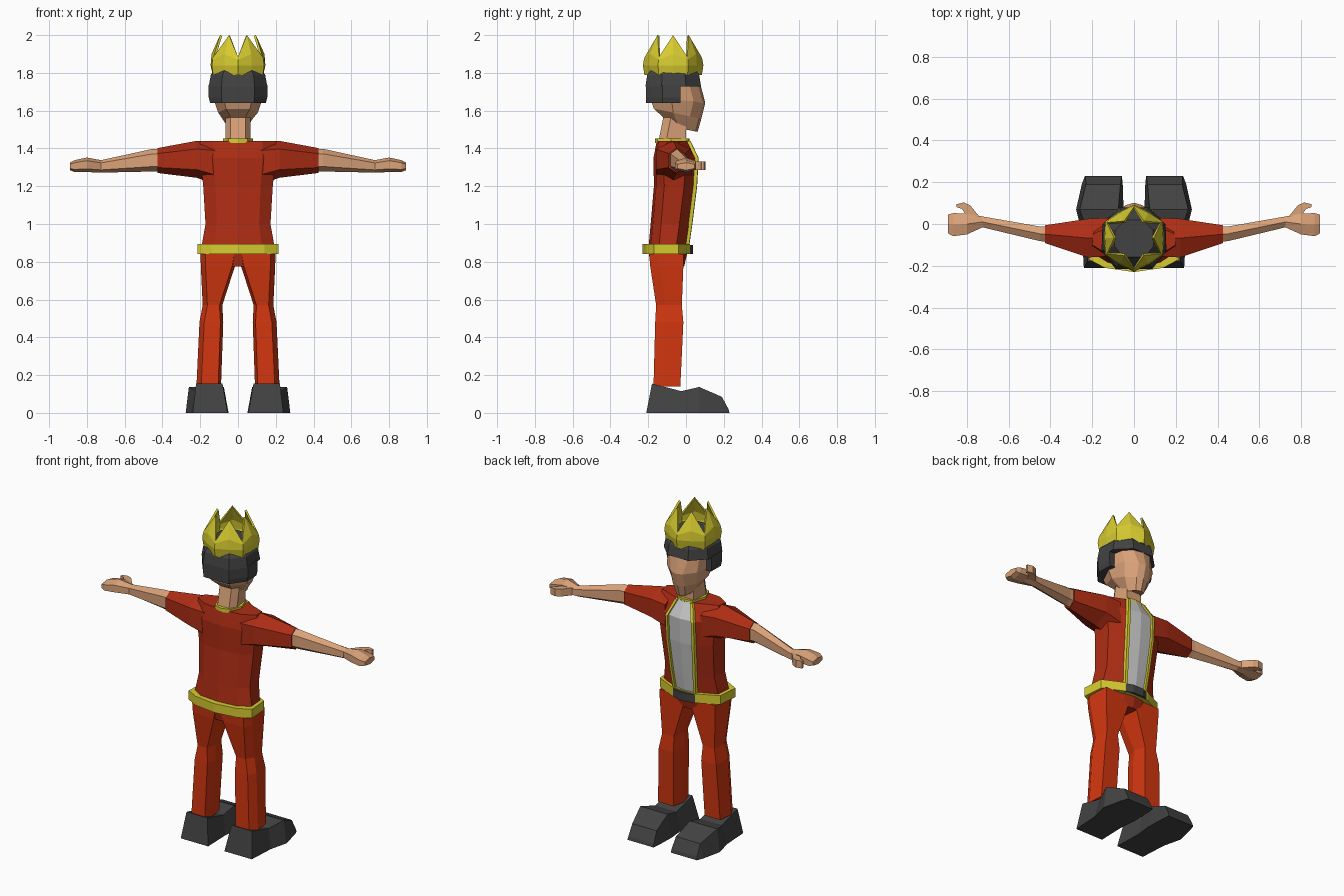
import bpy, bmesh, math

if "Cube" in bpy.data.objects:
    bpy.data.objects.remove(bpy.data.objects["Cube"])


def mat(name, r, g, b):
    m = bpy.data.materials.new(name)
    m.diffuse_color = (r, g, b, 1)
    m.use_nodes = True
    m.node_tree.nodes["Principled BSDF"].inputs["Base Color"].default_value = m.diffuse_color
    return m


JACKET = mat("jacket red", 0.42, 0.026, 0.007)
TROUSER = mat("trouser red", 0.64, 0.037, 0.005)
DARK = mat("charcoal", 0.055, 0.055, 0.055)
SKIN = mat("skin", 0.70, 0.36, 0.19)
YELLOW = mat("yellow", 0.68, 0.60, 0.03)
GREY = mat("shirt grey", 0.60, 0.60, 0.60)


def loft(name, rings, mats, mirror=False, rule=None, caps=True):
    """Skin a list of equal-length point rings; rule(ring, segment) picks a material."""
    bm = bmesh.new()
    vs = [[bm.verts.new(p) for p in ring] for ring in rings]
    n = len(rings[0])
    for i in range(len(rings) - 1):
        for j in range(n):
            k = (j + 1) % n
            f = bm.faces.new((vs[i][j], vs[i][k], vs[i + 1][k], vs[i + 1][j]))
            f.material_index = rule(i, j) if rule else 0
    if caps:
        bm.faces.new(vs[0][::-1])
        bm.faces.new(vs[-1])
    bmesh.ops.recalc_face_normals(bm, faces=bm.faces)
    me = bpy.data.meshes.new(name)
    bm.to_mesh(me)
    bm.free()
    for m in mats:
        me.materials.append(m)
    ob = bpy.data.objects.new(name, me)
    bpy.context.collection.objects.link(ob)
    if mirror:
        ob.modifiers.new("mirror", "MIRROR").use_mirror_merge = False
    return ob


def sym(half, z):
    """Close a half outline (x >= 0, back to front) into a symmetric ring."""
    left = [(-x, y) for x, y in reversed(half) if x > 0]
    return [(x, y, z) for x, y in half + left]


# Torso: jacket with the shirt showing in the front opening
TORSO = [  # z, half width, back y, front y, opening half width
    (0.775, 0.188, -0.185, -0.01, 0.06), (0.86, 0.197, -0.20, 0.01, 0.065),
    (1.00, 0.172, -0.187, 0.03, 0.075), (1.20, 0.184, -0.170, 0.055, 0.085),
    (1.35, 0.200, -0.172, 0.063, 0.085), (1.44, 0.200, -0.155, 0.02, 0.05)]
rings = [sym([(0, b), (.65 * w, b + .012), (w, b + .055), (.96 * w, f - .065),
              (s, f - .01), (0, f)], z) for z, w, b, f, s in TORSO]
loft("jacket_torso", rings, [JACKET, GREY],
     rule=lambda i, j: 1 if i >= 1 and j in (4, 5) else 0)

# Yellow trim along the opening and the collar
loft("jacket_trim", [[(s - .008, f - .02, z), (s + .012, f - .024, z),
                      (s + .010, f + .002, z), (s - .006, f + .004, z)]
                     for z, w, b, f, s in TORSO[1:]], [YELLOW], mirror=True)
loft("collar", [sym([(0, -.165), (.05, -.15), (.08, -.08), (.052, .01), (0, .018)], z)
                for z in (1.43, 1.453)], [YELLOW])

# Belt and dark front buckle
loft("belt", [sym([(0, -.23), (.14, -.21), (.215, -.17), (.205, -.04), (.08, .02), (0, .022)], z)
              for z in (.84, .895)], [YELLOW])
loft("waist_front", [sym([(.078, -.02), (.075, .02), (.035, .037)], z)
                     for z in (.84, .89)], [DARK])

# Sleeves, forearms with hands, thumbs


def arm_ring(x, y0, y1, z0, z1):
    m, q = (y0 + y1) / 2, .22 * (z1 - z0)
    return [(x, m, z1), (x, y0, z1 - q), (x, y0, z0 + q),
            (x, m, z0), (x, y1, z0 + q), (x, y1, z1 - q)]


loft("sleeve", [arm_ring(*r) for r in (
    (.12, -.155, .03, 1.21, 1.44), (.22, -.16, .025, 1.245, 1.44),
    (.425, -.092, -.006, 1.27, 1.402))], [JACKET], mirror=True)
loft("forearm_and_hand", [arm_ring(*r) for r in (
    (.41, -.085, -.014, 1.278, 1.398), (.45, -.082, -.012, 1.278, 1.398),
    (.725, -.016, .036, 1.272, 1.338), (.80, -.05, .05, 1.275, 1.352),
    (.865, -.058, .052, 1.275, 1.338), (.89, -.045, .045, 1.285, 1.325))],
    [SKIN], mirror=True)
loft("thumb", [[(x, y, 1.285), (x, y, 1.33), (x + dx, y - t, 1.33), (x + dx, y - t, 1.285)]
               for x, y, dx, t in ((.74, .035, .05, .02), (.785, .09, .03, .03),
                                   (.815, .103, .01, .03), (.85, .095, 0, .014))],
     [SKIN], mirror=True)

# Trouser legs
LEG = [(.84, .005, .198, -.195, -.012), (.78, .015, .197, -.19, -.014),
       (.57, .083, .187, -.158, -.022), (.48, .078, .204, -.163, -.014),
       (.14, .09, .22, -.172, -.03)]
loft("trouser_leg", [[(a + .015, b, z), (c - .025, b, z), (c, b + .05, z),
                      (c - .01, f, z), (a + .015, f, z), (a, b + .06, z)]
                     for z, a, c, b, f in LEG], [TROUSER], mirror=True)

# Shoes: sections from heel to toe
SHOE = [  # bottom y, top y, top z, bottom x range, top x range
    (-.21, -.18, .155, .055, .24, .082, .222), (-.04, -.025, .115, .06, .25, .08, .226),
    (.07, .07, .137, .05, .277, .075, .26), (.19, .19, .085, .054, .25, .065, .23),
    (.23, .225, .02, .058, .235, .06, .232)]
loft("shoe", [[(a, yb, 0), (b, yb, 0), (d, yt, z), (c, yt, z)]
              for yb, yt, z, a, b, c, d in SHOE], [DARK], mirror=True)

# Neck and head
loft("neck", [[(x * .065, y, z + .02 * (y < -.07)) for x, y in (
    (.6, b), (1, b + .04), (.8, f), (-.8, f), (-1, b + .04), (-.6, b))]
    for z, b, f in ((1.42, -.145, 0.0), (1.57, -.115, 0.0))], [SKIN])
HEAD = [  # back y, back z, front y, front z, half width, front half width
    (-.11, 1.555, .05, 1.49, .055, .028), (-.17, 1.61, .07, 1.56, .105, .04),
    (-.19, 1.67, .09, 1.64, .128, .04), (-.19, 1.77, .062, 1.75, .13, .065)]
loft("head", [[(.6 * w, b, zb), (w, b * .4, .6 * zb + .4 * zf), (w * .8, f - .05, zf + .01),
               (g, f, zf), (0, f + .012, zf), (-g, f, zf), (-w * .8, f - .05, zf + .01),
               (-w, b * .4, .6 * zb + .4 * zf), (-.6 * w, b, zb)]
              for b, zb, f, zf, w, g in HEAD], [SKIN])

# Hair: full cap above the brow, lower part only behind the face
CAP = [(.088, -.215), (.155, -.13), (.15, 0), (.07, .08)]
loft("hair_cap", [[(x * k, (y + .07) * k - .07, z) for x, y, _ in sym(CAP, z)]
                  for z, k in ((1.728, 1), (1.79, .93), (1.855, .6))], [DARK])
loft("hair_back", [sym([(.088 * k, -.212), (.155 * k, -.125), (.153 * k, -.03)], z)
                   for z, k in ((1.64, .95), (1.67, 1), (1.735, 1))], [DARK])

# Crown: hexagonal band rising into six points, given thickness


def crown_ring(zv, rv, zt, rt):
    out = []
    for i in range(12):
        a = math.radians(30 * i)
        z, r = (zt, rt) if i % 2 == 0 else (zv, rv)
        out.append((r * math.cos(a), r * math.sin(a) - .068, z))
    return out


crown = loft("crown", [crown_ring(1.788, .152, 1.788, .134), crown_ring(1.84, .160, 1.84, .145),
                       crown_ring(1.87, .155, 1.90, .140), crown_ring(1.885, .150, 2.0, .095)],
             [YELLOW], caps=False)
sol = crown.modifiers.new("thickness", "SOLIDIFY")
sol.thickness = .012
sol.offset = -1
